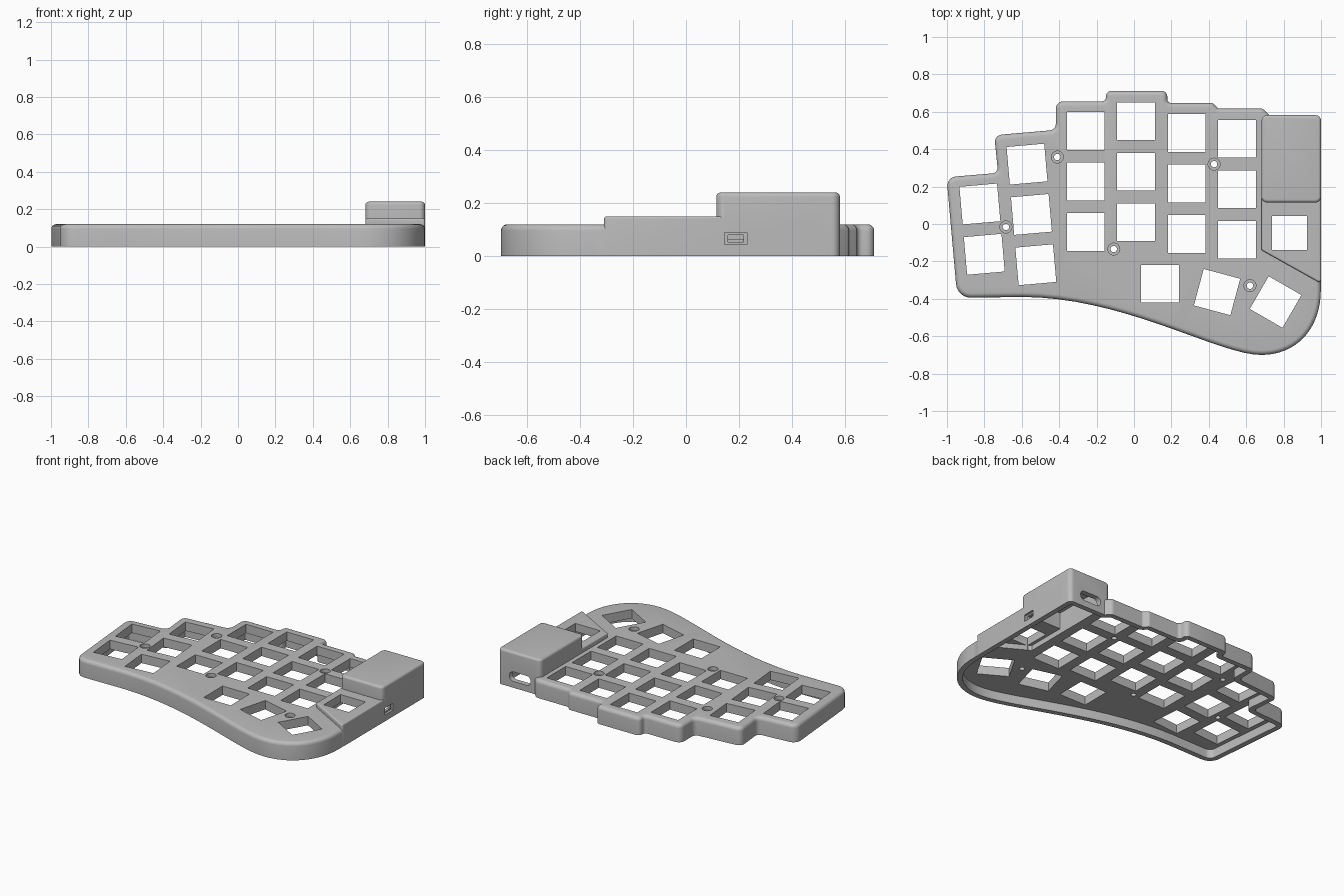
import bpy, bmesh, math
from mathutils import Vector, Matrix
from mathutils.geometry import interpolate_bezier

old = bpy.data.objects.get("Cube")
if old:
    bpy.data.objects.remove(old, do_unlink=True)

grey = bpy.data.materials.new("matte grey")
grey.use_nodes = True
grey.diffuse_color = (0.5, 0.5, 0.5, 1)
grey.node_tree.nodes["Principled BSDF"].inputs["Base Color"].default_value = (0.5, 0.5, 0.5, 1)


def outline_ring(corners, inset):
    """Inset a clockwise outline of (x, y, radius) and round its corners."""
    pts = [Vector(c[:2]) for c in corners]
    n = len(pts)
    moved, convex = [], []
    for i, p in enumerate(pts):
        a = (p - pts[i - 1]).normalized()
        b = (pts[(i + 1) % n] - p).normalized()
        na, nb = Vector((a.y, -a.x)), Vector((b.y, -b.x))
        moved.append(p + (na + nb) * inset / (1 + na.dot(nb)))
        convex.append(a.cross(b) < 0)
    ring = []
    for i, p in enumerate(moved):
        r = corners[i][2]
        if r == 0:
            ring.append(p)
            continue
        r = max(r - inset, 0.004) if convex[i] else min(r + inset, 0.045)
        u = (moved[i - 1] - p).normalized()
        v = (moved[(i + 1) % n] - p).normalized()
        half = u.angle(v) / 2
        centre = p + (u + v).normalized() * r / math.sin(half)
        start = (p + u * r / math.tan(half) - centre).normalized()
        end = (p + v * r / math.tan(half) - centre).normalized()
        ring += [centre + start.slerp(end, k / 6) * r for k in range(7)]
    return ring


def loft(bm, rings):
    """Skin a stack of (points, z) rings and cap both ends."""
    rows = [[bm.verts.new((p.x, p.y, z)) for p in pts] for pts, z in rings]
    n = len(rows[0])
    for low, high in zip(rows, rows[1:]):
        for i in range(n):
            j = (i + 1) % n
            bm.faces.new((low[i], low[j], high[j], high[i]))
    bm.faces.new(rows[0])
    bm.faces.new(rows[-1])


def finish(name, bm):
    bmesh.ops.recalc_face_normals(bm, faces=bm.faces)
    mesh = bpy.data.meshes.new(name)
    bm.to_mesh(mesh)
    bm.free()
    mesh.materials.append(grey)
    obj = bpy.data.objects.new(name, mesh)
    bpy.context.collection.objects.link(obj)
    return obj


def slab(name, corners, z0, z1, fillet=0, inset=0):
    """Upright prism with an optional rounded top edge."""
    bm = bmesh.new()
    rings = [(outline_ring(corners, inset), z0)]
    if fillet:
        for k in range(6):
            a = k * math.pi / 10
            rings.append((outline_ring(corners, inset + fillet * (1 - math.cos(a))),
                          z1 - fillet + fillet * math.sin(a)))
    else:
        rings.append((outline_ring(corners, inset), z1))
    loft(bm, rings)
    return finish(name, bm)


def rect(x0, x1, y0, y1, r):
    return [(x0, y0, r), (x0, y1, r), (x1, y1, r), (x1, y0, r)]


def combine(target, tool, operation):
    tool.hide_render = True
    mod = target.modifiers.new(operation.lower(), 'BOOLEAN')
    mod.operation, mod.solver, mod.object = operation, 'EXACT', tool
    bpy.context.view_layer.objects.active = target
    bpy.ops.object.modifier_apply(modifier=mod.name)
    bpy.data.objects.remove(tool, do_unlink=True)


def add_box(bm, centre, size, angle=0):
    m = (Matrix.Translation(centre) @ Matrix.Rotation(math.radians(angle), 4, 'Z')
         @ Matrix.Diagonal((*size, 1)))
    bmesh.ops.create_cube(bm, size=1, matrix=m)


# Outline: stepped back edge, then the sweeping palm edge
body_outline = [
    (-0.945, -0.395, 0.08), (-1.002, 0.25, 0.05), (-0.727, 0.273, 0.03),
    (-0.747, 0.475, 0.04), (-0.418, 0.503, 0.035), (-0.418, 0.656, 0.04),
    (-0.15, 0.656, 0.02), (-0.15, 0.712, 0.03), (0.178, 0.712, 0.03),
    (0.178, 0.647, 0.02), (0.42, 0.647, 0.02), (0.45, 0.617, 0.015),
    (0.69, 0.617, 0.03), (0.73, 0.575, 0.015), (0.999, 0.575, 0.04)]
thumb_curve = [(0.999, -0.35), (0.999, -0.56), (0.87, -0.70), (0.68, -0.70)]
palm_curve = [(0.68, -0.70), (0.45, -0.70), (-0.05, -0.39), (-0.6, -0.39)]
for curve, first in ((thumb_curve, 0), (palm_curve, 1)):
    for p in interpolate_bezier(*[Vector(c) for c in curve], 18)[first:]:
        body_outline.append((p.x, p.y, 0))
step_outline = [(0.682, -0.14, 0.012), (0.682, 0.5, 0.012), (1, 0.5, 0.012), (1, -0.318, 0.012)]
block_outline = rect(0.682, 1, 0.115, 0.582, 0.03)

# Shell: base, raised step and controller block
case = slab("keyboard_case", body_outline, 0, 0.12, 0.025)
combine(case, slab("step", step_outline, 0, 0.15, 0.01), 'UNION')
combine(case, slab("block", block_outline, 0, 0.24, 0.016), 'UNION')

# Open underside
wall = 0.035
combine(case, slab("body_cavity", body_outline, -0.05, 0.06, 0, wall), 'DIFFERENCE')
combine(case, slab("step_cavity", step_outline, -0.06, 0.095, 0, wall), 'DIFFERENCE')
combine(case, slab("block_cavity", block_outline, -0.07, 0.205, 0, wall), 'DIFFERENCE')

# Switch openings: columns of (x, y of top key, count, angle)
openings = bmesh.new()
pitch = 0.27
columns = [(-0.824, 0.107, 2, 5), (-0.572, 0.32, 3, 5), (-0.258, 0.497, 3, 0),
           (0.011, 0.549, 3, 0), (0.282, 0.487, 3, 0), (0.551, 0.456, 3, 0),
           (0.139, -0.32, 1, 0), (0.444, -0.364, 1, -15), (0.757, -0.417, 1, -30)]
for x, y, count, angle in columns:
    a = math.radians(angle)
    for k in range(count):
        add_box(openings, (x + k * pitch * math.sin(a), y - k * pitch * math.cos(a), 0.1),
                (0.202, 0.202, 0.4), angle)
add_box(openings, (0.832, -0.048, 0.1), (0.187, 0.18, 0.4))

# Counterbored screw holes
for x, y in [(-0.41, 0.358), (-0.685, -0.016), (-0.108, -0.134), (0.428, 0.32), (0.62, -0.33)]:
    def circle(r):
        return [Vector((x + r * math.cos(t * math.pi / 12), y + r * math.sin(t * math.pi / 12)))
                for t in range(24)]
    loft(openings, [(circle(0.017), -0.1), (circle(0.017), 0.095),
                    (circle(0.032), 0.095), (circle(0.032), 0.3)])
combine(case, finish("openings", openings), 'DIFFERENCE')

# Side socket: shallow recess with a slot inside
for depth, width, height in ((0.015, 0.085, 0.046), (0.06, 0.06, 0.026)):
    socket = bmesh.new()
    add_box(socket, (1.05 - depth / 2, 0.188, 0.066), (0.1 + depth, width, height))
    combine(case, finish("side_socket", socket), 'DIFFERENCE')

# Rounded cable slot in the back
slot = slab("cable_slot", rect(-0.08, 0.08, -0.032, 0.032, 0.03), 0, 0.15)
slot.data.transform(Matrix.Translation((0.835, 0.65, 0.075)) @ Matrix.Rotation(math.pi / 2, 4, 'X'))
combine(case, slot, 'DIFFERENCE')

bpy.ops.object.select_all(action='DESELECT')
case.select_set(True)
bpy.context.view_layer.objects.active = case
bpy.ops.object.shade_smooth_by_angle(angle=math.radians(32))
